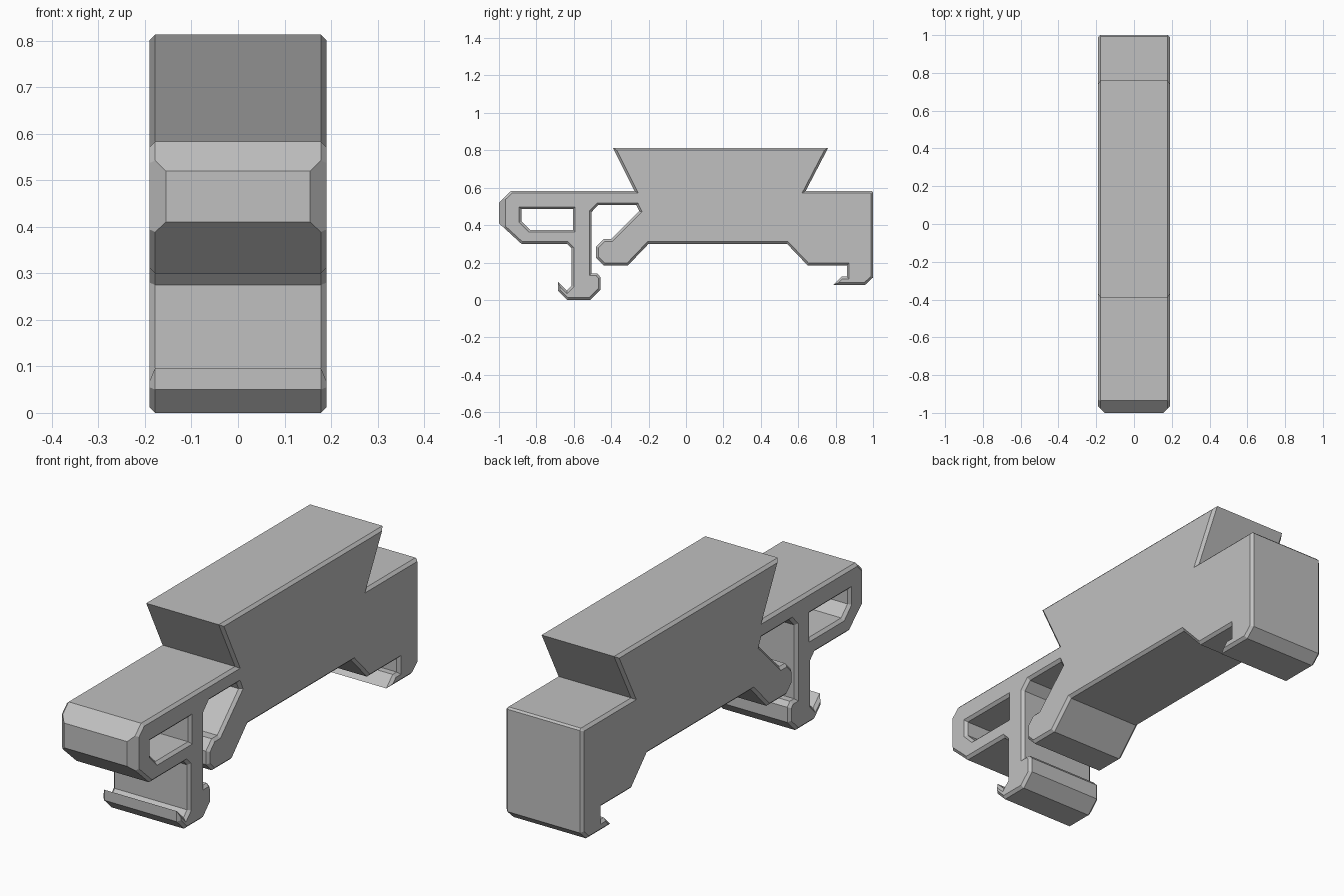
import bpy
import bmesh
from mathutils import Vector

HALF = 0.19       # half width of the clip
EDGE = 0.012      # small chamfer along every side edge
NOSE = 0.035      # larger chamfer on the front grip

cube = bpy.data.objects.get("Cube")
if cube:
    bpy.data.objects.remove(cube, do_unlink=True)

grey = bpy.data.materials.new("plain_grey")
grey.use_nodes = True
colour = (0.53, 0.53, 0.53, 1)
grey.diffuse_color = colour
grey.node_tree.nodes["Principled BSDF"].inputs["Base Color"].default_value = colour

# Side profile (y, z), clockwise
front_grip = [(-1, .41), (-1, .52), (-.935, .583), (-.275, .583)]
dovetail = [(-.39, .813), (.76, .813), (.64, .583)]
rear_block = [(.992, .583), (1, .575), (1, .12), (.957, .08)]
rear_hook = [(.787, .08), (.832, .125), (.86, .125), (.86, .185)]
underside = [(.65, .185), (.54, .3), (-.2, .3), (-.31, .185)]
inner_stop = [(-.44, .185), (-.48, .225), (-.48, .285), (-.44, .325), (-.4, .325)]
spring_gap = [(-.25, .475), (-.265, .507), (-.47, .507), (-.505, .47), (-.505, .142)]
front_hook = [(-.475, .142), (-.457, .122), (-.457, .055), (-.512, 0), (-.635, 0),
              (-.685, .05), (-.685, .097), (-.637, .05), (-.612, .075)]
stem_front = [(-.612, .275), (-.637, .3), (-.88, .3)]
outline = (front_grip + dovetail + rear_block + rear_hook + underside
           + inner_stop + spring_gap + front_hook + stem_front)

# Window in the grip, anticlockwise so its inset goes into the material
window = [(-.88, .42), (-.835, .375), (-.605, .375), (-.605, .485), (-.88, .485)]


def inset(points, distance):
    """Offset a closed profile to its right with mitred corners."""
    pts = [Vector(p) for p in points]
    result = []
    for i, p in enumerate(pts):
        a = (p - pts[i - 1]).normalized()
        b = (pts[(i + 1) % len(pts)] - p).normalized()
        na, nb = Vector((a.y, -a.x)), Vector((b.y, -b.x))
        result.append(p + (na + nb) * distance / (1 + na.dot(nb)))
    return result


def add_walls(bm, points):
    """Build chamfered walls across the width; return the two rim loops."""
    small = inset(points, EDGE)
    levels = [(-HALF, small), (EDGE - HALF, points),
              (HALF - EDGE, points), (HALF, small)]
    rings = [[bm.verts.new((x, p[0], p[1])) for p in ring] for x, ring in levels]
    n = len(points)
    for lower, upper in zip(rings, rings[1:]):
        for i in range(n):
            j = (i + 1) % n
            bm.faces.new((lower[i], lower[j], upper[j], upper[i]))
    return [[bm.edges.get((r[i], r[(i + 1) % n])) for i in range(n)]
            for r in (rings[0], rings[-1])]


bm = bmesh.new()
outer_rims = add_walls(bm, outline)
window_rims = add_walls(bm, window)

# Flat sides, with the window left open
for rim, hole, side in zip(outer_rims, window_rims, (-1, 1)):
    bmesh.ops.triangle_fill(bm, use_beauty=True, edges=rim + hole,
                            normal=(side, 0, 0))

# Wide corner chamfers on the front grip
for side in (-1, 1):
    cut = bmesh.ops.bisect_plane(
        bm, geom=bm.verts[:] + bm.edges[:] + bm.faces[:], dist=1e-5,
        plane_co=(side * HALF, NOSE - 1, 0), plane_no=(side, -1, 0),
        clear_outer=True)
    bmesh.ops.holes_fill(bm, edges=[e for e in bm.edges if e.is_boundary], sides=0)

bmesh.ops.recalc_face_normals(bm, faces=bm.faces[:])
mesh = bpy.data.meshes.new("rail_clip")
bm.to_mesh(mesh)
bm.free()
mesh.materials.append(grey)
clip = bpy.data.objects.new("rail_clip", mesh)
bpy.context.collection.objects.link(clip)
